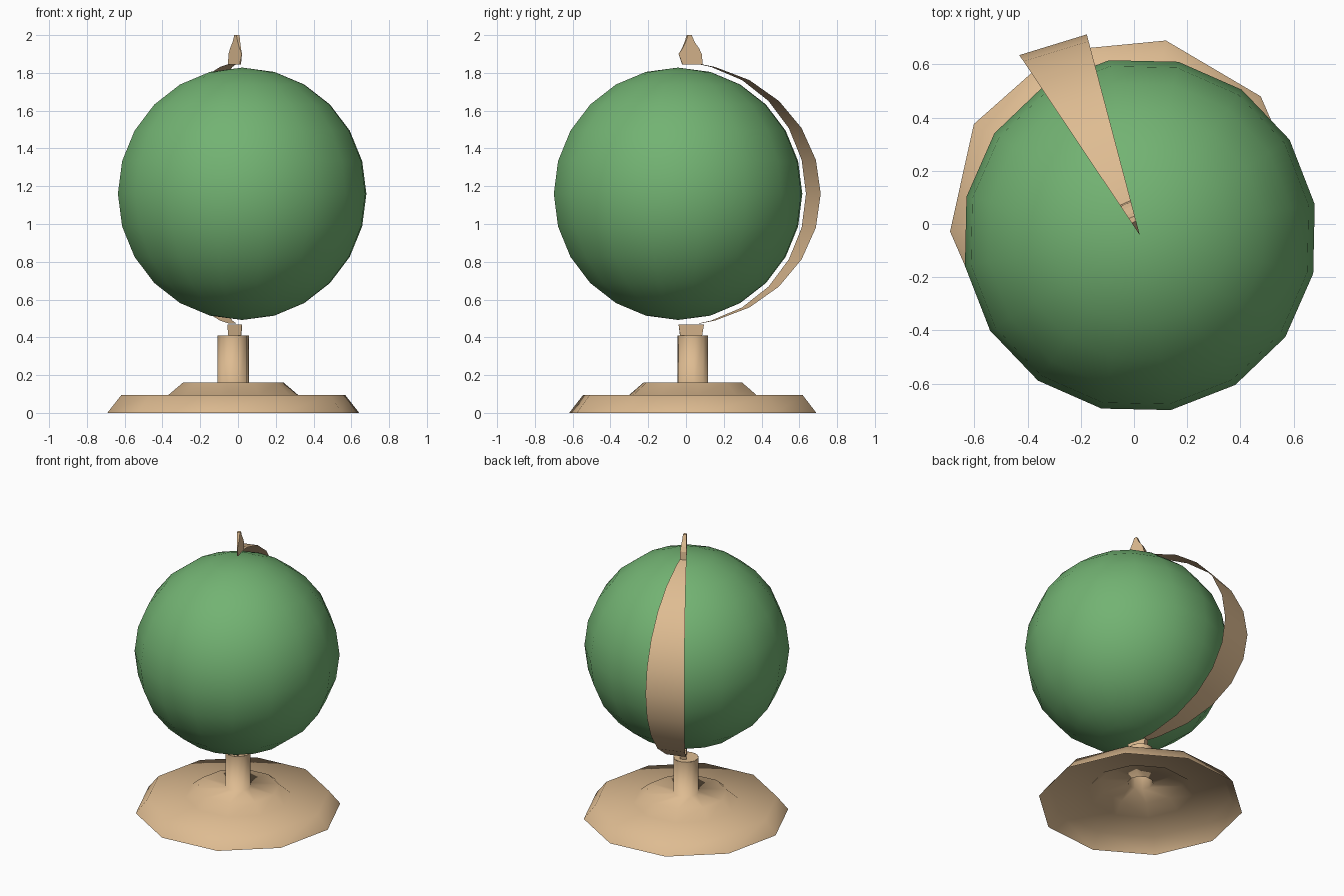
import bpy, bmesh
from math import sin, cos, radians
from mathutils import Matrix

cube = bpy.data.objects.get("Cube")
if cube:
    bpy.data.objects.remove(cube)


def material(name, rgb):
    mat = bpy.data.materials.new(name)
    mat.use_nodes = True
    mat.diffuse_color = (*rgb, 1)
    mat.node_tree.nodes["Principled BSDF"].inputs["Base Color"].default_value = (*rgb, 1)
    return mat


wood = material("light wood", (0.73, 0.50, 0.285))
green = material("globe green", (0.17, 0.45, 0.17))


def finish(name, bm, mat, location, smooth=True):
    mesh = bpy.data.meshes.new(name)
    bm.to_mesh(mesh)
    bm.free()
    mesh.materials.append(mat)
    for poly in mesh.polygons:
        poly.use_smooth = smooth
    obj = bpy.data.objects.new(name, mesh)
    obj.location = location
    bpy.context.collection.objects.link(obj)
    return obj


AXIS = (0.022, -0.042)          # turning axis of the globe and its holder
MID = 1.16                      # height of the globe's centre
SIDES = (radians(104.8), radians(123.8))   # the holder is a narrow slice

# Globe
bm = bmesh.new()
bmesh.ops.create_uvsphere(bm, u_segments=16, v_segments=12, radius=0.668,
                          matrix=Matrix.Rotation(radians(10), 4, 'Z'))
finish("globe", bm, green, (*AXIS, MID))

# Stepped base and post: one open-bottomed turned shell
profile = [(0.67, 0), (0.595, 0.095), (0.345, 0.095), (0.268, 0.16),
           (0.083, 0.16), (0.083, 0.41)]
bm = bmesh.new()
rings = []
for r, z in profile:
    angles = [radians(5.5 + 36 * i) for i in range(10)]
    rings.append([bm.verts.new((r * cos(a), r * sin(a), z)) for a in angles])
for low, high in zip(rings, rings[1:]):
    for i in range(10):
        j = (i + 1) % 10
        bm.faces.new((low[i], low[j], high[j], high[i]))
finish("base_and_post", bm, wood, (-0.025, 0.036, 0))

# Post cap, kept separate so its rim stays crisp
bm = bmesh.new()
bmesh.ops.create_circle(bm, cap_ends=True, segments=10, radius=0.083,
                        matrix=Matrix.Rotation(radians(5.5), 4, 'Z'))
finish("post_cap", bm, wood, (-0.025, 0.036, 0.41), smooth=False)

# Curved holder arm: thin band following the globe from pole to pole
bm = bmesh.new()
rows = []
for lat in (-80.5, -75, -60, -45, -30, -15, 0, 15, 30, 45, 60, 75, 80.5):
    c, s = cos(radians(lat)), sin(radians(lat))
    rows.append([bm.verts.new((r * c * cos(a), r * c * sin(a), 0.695 * s))
                 for a, r in zip(SIDES, (0.781, 0.815))])
for (a, b), (c, d) in zip(rows, rows[1:]):
    bm.faces.new((a, b, d, c))
finish("holder_arm", bm, wood, (*AXIS, MID))


def wedge(name, outline):
    """Slice between the two side angles; outline rows are inner r, outer r, z."""
    bm = bmesh.new()
    loops = []
    for inner, outer, z in outline:
        loops.append([bm.verts.new((r * cos(a), r * sin(a), z))
                      for r, a in ((inner, SIDES[0]), (outer, SIDES[0]),
                                   (outer, SIDES[1]), (inner, SIDES[1]))])
    for low, high in zip(loops, loops[1:]):
        for i in range(4):
            j = (i + 1) % 4
            bm.faces.new((low[i], low[j], high[j], high[i]))
    bm.faces.new(loops[0][::-1])
    bm.faces.new(loops[-1])
    bmesh.ops.recalc_face_normals(bm, faces=bm.faces)
    finish(name, bm, wood, (*AXIS, 0), smooth=False)


# Pointed finial above and stem below
wedge("finial", [(0.025, 0.135, 1.845), (0.003, 0.13, 1.9),
                 (0.025, 0.115, 1.93), (0.042, 0.09, 1.965), (0.055, 0.075, 2.0)])
wedge("stem", [(0.015, 0.13, 0.38), (0.012, 0.132, 0.41), (0.003, 0.142, 0.468)])
